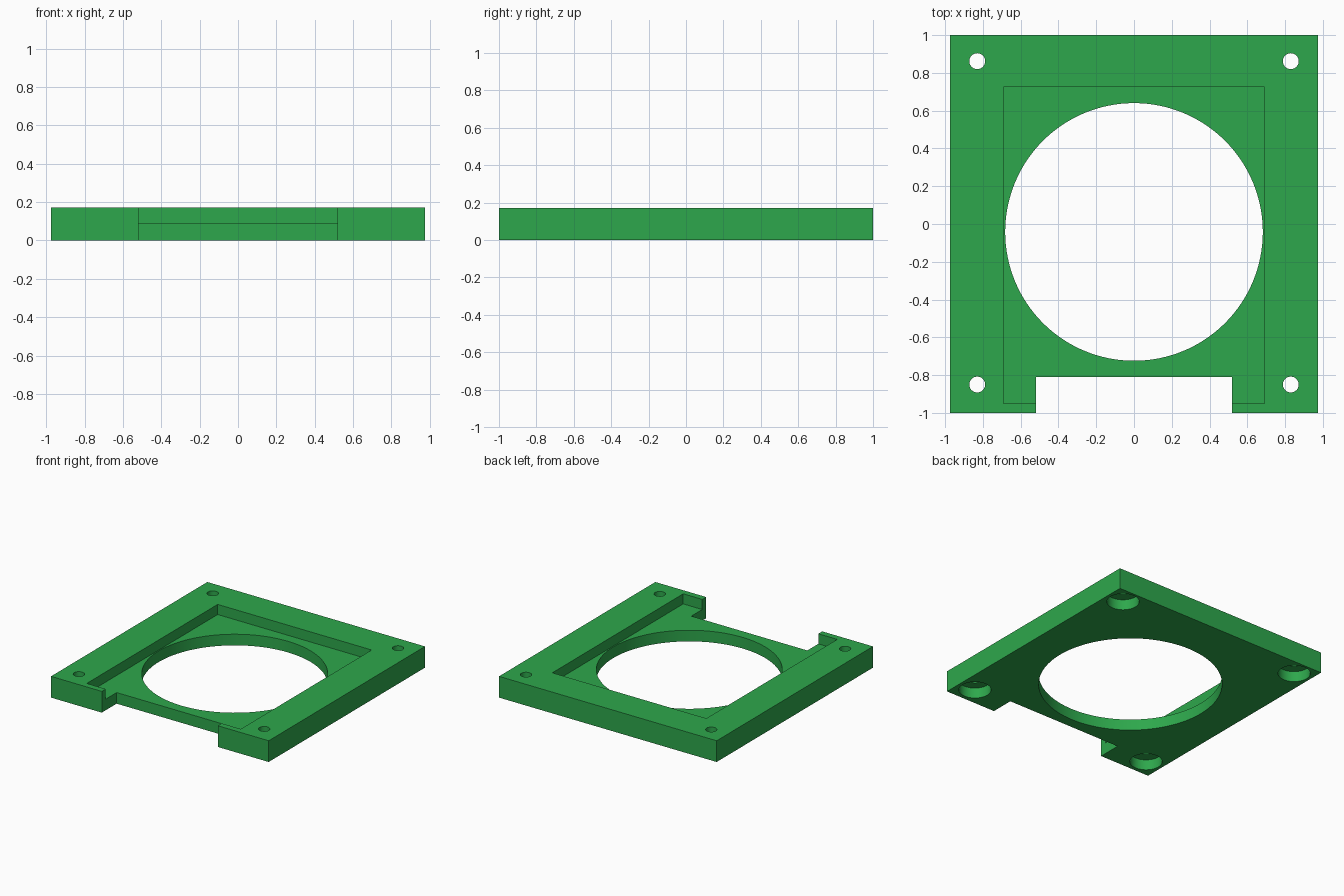
import bpy

if "Cube" in bpy.data.objects:
    bpy.data.objects.remove(bpy.data.objects["Cube"])

green = bpy.data.materials.new("green plastic")
green.diffuse_color = (0.027, 0.39, 0.072, 1)
green.use_nodes = True
green.node_tree.nodes["Principled BSDF"].inputs["Base Color"].default_value = green.diffuse_color


def block(name, x, y, z):
    """Box from (min, max) ranges."""
    bpy.ops.mesh.primitive_cube_add(
        size=1, location=[(a + b) / 2 for a, b in (x, y, z)])
    ob = bpy.context.object
    ob.name = name
    ob.scale = [b - a for a, b in (x, y, z)]
    bpy.ops.object.transform_apply(location=True, rotation=False, scale=True)
    ob.data.materials.append(green)
    return ob


def drill(name, x, y, r, z0, z1, sides):
    """Upright cylinder between two heights."""
    bpy.ops.mesh.primitive_cylinder_add(
        vertices=sides, radius=r, depth=z1 - z0, location=(x, y, (z0 + z1) / 2))
    ob = bpy.context.object
    ob.name = name
    ob.data.materials.append(green)
    return ob


# Solid mounting plate
plate = block("mounting_plate", (-0.975, 0.975), (-1, 1), (0, 0.172))

# Rectangular pocket, front notch and large round opening
cutters = [
    block("pocket_cutter", (-0.69, 0.69), (-0.95, 0.725), (0.09, 0.3)),
    block("notch_cutter", (-0.52, 0.52), (-1.1, -0.81), (-0.1, 0.3)),
    drill("opening_cutter", 0, -0.042, 0.682, -0.1, 0.3, 128),
]

# Corner screw holes with wide recesses on the underside
for x in (-0.83, 0.83):
    for y in (-0.85, 0.862):
        cutters.append(drill("screw_hole_cutter", x, y, 0.042, -0.1, 0.3, 48))
        cutters.append(drill("screw_recess_cutter", x, y, 0.12, -0.1, 0.085, 64))

for cutter in cutters:
    mod = plate.modifiers.new(cutter.name, 'BOOLEAN')
    mod.operation = 'DIFFERENCE'
    mod.solver = 'EXACT'
    mod.object = cutter
    cutter.hide_render = True

# Apply the cuts, then remove the cutters
bpy.ops.object.select_all(action='DESELECT')
plate.select_set(True)
bpy.context.view_layer.objects.active = plate
for mod in list(plate.modifiers):
    bpy.ops.object.modifier_apply(modifier=mod.name)
for cutter in cutters:
    bpy.data.objects.remove(cutter, do_unlink=True)

# Smooth hole walls, sharp edges elsewhere
bpy.ops.object.shade_smooth_by_angle(angle=0.5)
